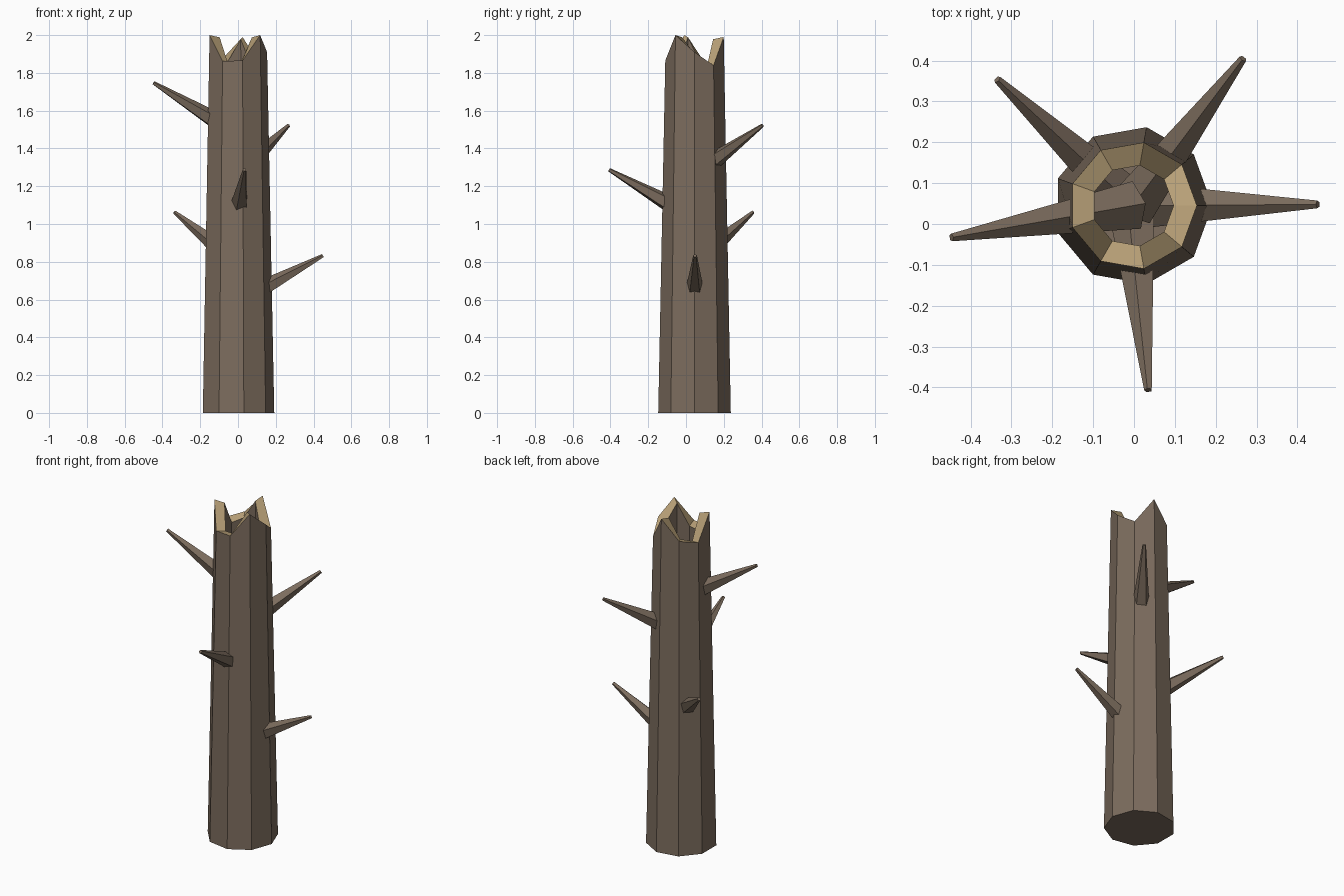
import bpy, bmesh, math
from mathutils import Vector, Matrix

if "Cube" in bpy.data.objects:
    bpy.data.objects.remove(bpy.data.objects["Cube"])

CX, CY, SIDES = -0.003, 0.045, 9


def material(name, rgb):
    m = bpy.data.materials.new(name)
    m.diffuse_color = (*rgb, 1)
    m.use_nodes = True
    m.node_tree.nodes["Principled BSDF"].inputs["Base Color"].default_value = m.diffuse_color
    return m


bark = material("bark", (0.20, 0.15, 0.11))
wood = material("fresh_wood", (0.49, 0.36, 0.19))


def finish(name, bm, mats):
    bmesh.ops.recalc_face_normals(bm, faces=bm.faces)
    me = bpy.data.meshes.new(name)
    bm.to_mesh(me)
    bm.free()
    ob = bpy.data.objects.new(name, me)
    for m in mats:
        me.materials.append(m)
    bpy.context.collection.objects.link(ob)
    return ob


# Hollow trunk: outer wall, splintered rim, inner wall and floor
jag = [1.91, 1.84, 1.99, 1.875, 1.855, 2.0, 1.862, 1.866, 2.0]
bm = bmesh.new()


def ring(radius, heights):
    return [bm.verts.new((CX + radius * math.cos(math.tau * i / SIDES),
                          CY + radius * math.sin(math.tau * i / SIDES), z))
            for i, z in enumerate(heights)]


rings = [ring(0.195, [0] * SIDES), ring(0.157, jag),
         ring(0.100, [z - 0.012 for z in jag]), ring(0.138, [0.06] * SIDES)]
for k in range(3):
    a, b = rings[k], rings[k + 1]
    for i in range(SIDES):
        j = (i + 1) % SIDES
        f = bm.faces.new((a[i], a[j], b[j], b[i]))
        f.material_index = 1 if k == 1 else 0
bm.faces.new(rings[0])
bm.faces.new(rings[3])
finish("trunk", bm, (bark, wood))

# Broken branches: five-sided tapers rising from the trunk axis
branches = [  # tip x, y, z, base height, roll in degrees
    (-0.447, -0.033, 1.747, 1.475, 0),
    (0.267, 0.405, 1.522, 1.262, 0),
    (0.035, -0.407, 1.287, 1.030, 12),
    (-0.335, 0.354, 1.062, 0.795, 0),
    (0.450, 0.048, 0.832, 0.585, 0),
]
for n, (x, y, z, base, roll) in enumerate(branches, 1):
    start, tip = Vector((CX, CY, base)), Vector((x, y, z))
    axis = tip - start
    rot = axis.to_track_quat('Z', 'Y').to_matrix().to_4x4()
    bm = bmesh.new()
    bmesh.ops.create_cone(
        bm, cap_ends=True, segments=5, radius1=0.062, radius2=0.010,
        depth=axis.length,
        matrix=Matrix.Translation((start + tip) / 2) @ rot
        @ Matrix.Rotation(math.radians(roll), 4, 'Z'))
    finish(f"branch_{n}", bm, (bark,))
